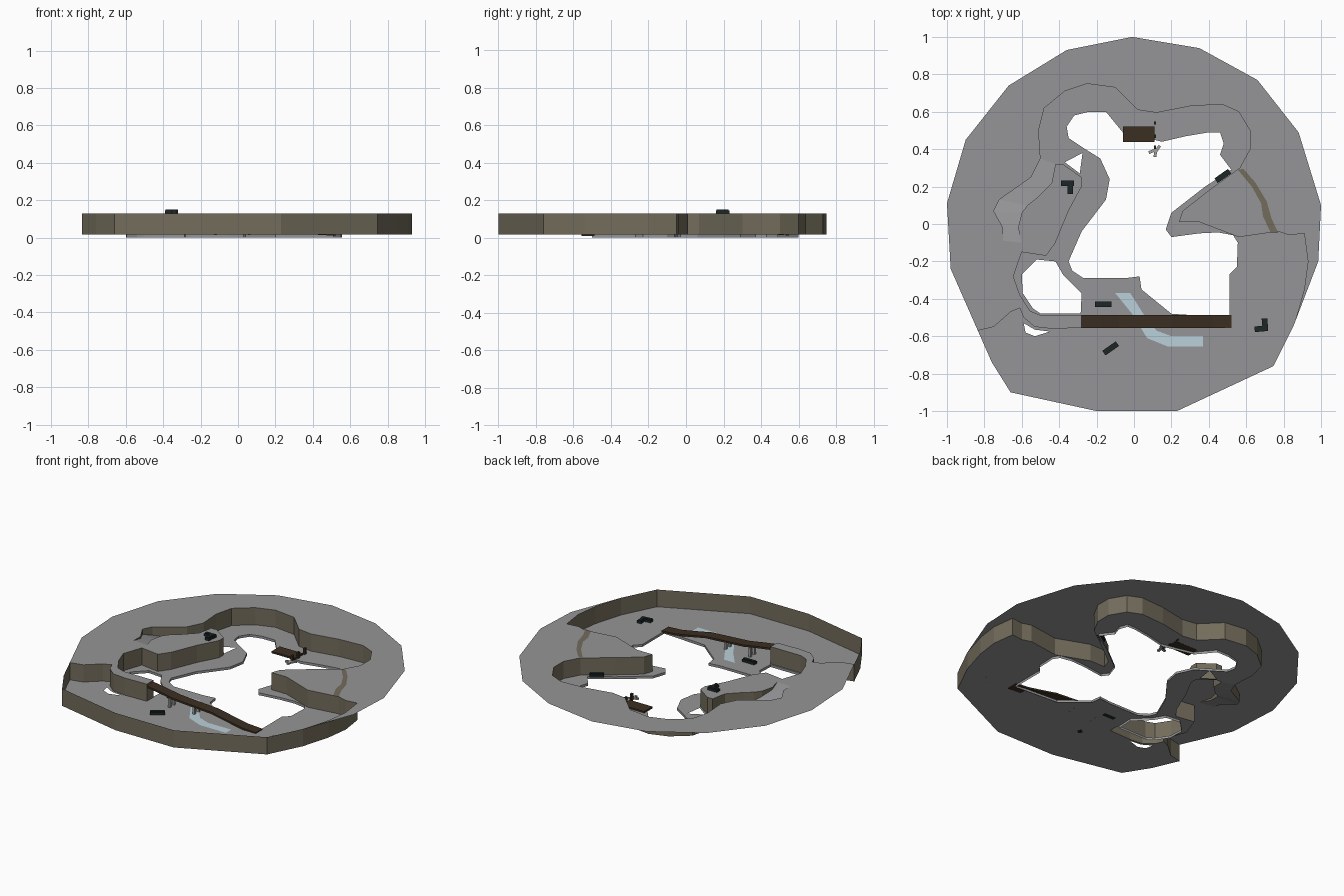
import bpy, bmesh, math
from mathutils import Vector, Matrix
from mathutils.geometry import tessellate_polygon

if "Cube" in bpy.data.objects:
    bpy.data.objects.remove(bpy.data.objects["Cube"])

HIGH, LOW = 0.13, 0.016


def material(name, rgb):
    m = bpy.data.materials.new(name)
    m.diffuse_color = (*rgb, 1)
    m.use_nodes = True
    m.node_tree.nodes["Principled BSDF"].inputs["Base Color"].default_value = m.diffuse_color
    return m


GREY = material("ground grey", (0.30, 0.30, 0.31))
CLIFF = material("cliff tan", (0.17, 0.15, 0.105))
WOOD = material("dark wood", (0.045, 0.028, 0.016))
WATER = material("pale water", (0.50, 0.64, 0.70))
DARK = material("dark green", (0.012, 0.02, 0.019))
STONE = material("light stone", (0.36, 0.36, 0.35))


def make(name, verts, faces, mat):
    me = bpy.data.meshes.new(name)
    me.from_pydata([tuple(v) for v in verts], [], faces)
    me.materials.append(mat)
    ob = bpy.data.objects.new(name, me)
    bpy.context.collection.objects.link(ob)
    return ob


def sheet(name, loops, z, mat):
    """Flat filled outline; loops after the first are holes."""
    loops = [[Vector((p[0], p[1], 0)) for p in lp] for lp in loops]
    tris = tessellate_polygon(loops)
    pts = [p for lp in loops for p in lp]
    faces = []
    for t in tris:
        a, b, c = (pts[i] for i in t)
        up = (b - a).cross(c - a).z
        faces.append(tuple(t) if up > 0 else tuple(reversed(t)))
    return make(name, [(p.x, p.y, z) for p in pts], faces, mat)


def wall(name, path, top, bottom, mat, closed=False):
    """Upright sheet along a path; a third value on a point lifts its foot."""
    n = len(path)
    verts = [(p[0], p[1], top) for p in path]
    verts += [(p[0], p[1], p[2] if len(p) > 2 else bottom) for p in path]
    faces = [(i, (i + 1) % n, n + (i + 1) % n, n + i) for i in range(n if closed else n - 1)]
    return make(name, verts, faces, mat)


def box(name, centre, size, mat, angle=0.0):
    bm = bmesh.new()
    bmesh.ops.create_cube(bm, size=1)
    bm.transform(Matrix.Translation(centre) @ Matrix.Rotation(math.radians(angle), 4, 'Z')
                 @ Matrix.Diagonal((*size, 1)))
    me = bpy.data.meshes.new(name)
    bm.to_mesh(me)
    bm.free()
    me.materials.append(mat)
    ob = bpy.data.objects.new(name, me)
    bpy.context.collection.objects.link(ob)
    return ob


# outlines
front_rim = [(-.835, -.57), (-.76, -.74), (-.66, -.9), (-.2, -1), (.23, -1), (.745, -.76), (.855, -.54)]
back_rim = [(.985, -.2), (1, .1), (.88, .49), (.66, .77), (.35, .94), (-.01, 1), (-.36, .93),
            (-.67, .74), (-.9, .45), (-1, .11), (-.98, -.24)]
cliff_east = [(.855, -.54), (.91, -.35), (.93, -.2), (.91, -.05), (.83, -.06), (.77, -.04),
              (.56, -.07), (.35, .01), (.24, .01), (.26, .07), (.4, .18), (.565, .3), (.62, .4),
              (.62, .5), (.56, .6), (.47, .64), (.3, .63), (.12, .595), (.02, .61), (-.1, .73),
              (-.25, .75), (-.37, .71), (-.48, .62), (-.51, .5)]
ramp_out = [(-.5, .35, .016), (-.55, .25, .035), (-.62, .2, .055), (-.72, .13, .075),
            (-.75, .07, .095), (-.7, -.02, .115), (-.7, -.09, .13)]
ramp_in = [(-.42, .32, .016), (-.44, .22, .035), (-.52, .14, .055), (-.57, .1, .075),
           (-.6, .06, .095), (-.62, -.02, .115), (-.6, -.1, .13)]
cliff_west = [(-.38, .32), (-.28, .25), (-.28, .2), (-.35, .07), (-.42, -.1), (-.47, -.17),
              (-.6, -.15), (-.645, -.28), (-.61, -.38), (-.555, -.465), (-.5, -.487), (-.28, -.487),
              (-.28, -.555), (-.44, -.56), (-.53, -.55), (-.59, -.5), (-.61, -.45), (-.66, -.47),
              (-.75, -.55), (-.835, -.57)]
lake = [(-.24, .6), (-.32, .58), (-.36, .52), (-.35, .46), (-.26, .4), (-.18, .35), (-.13, .24),
        (-.15, .13), (-.28, -.04), (-.35, -.2), (-.33, -.25), (-.27, -.29), (-.05, -.29), (.03, -.28),
        (.04, -.35), (.2, -.48), (.51, -.5), (.51, -.27), (.55, -.23), (.555, -.1), (.53, -.06),
        (.45, -.045), (.35, -.05), (.2, -.07), (.17, -.03), (.2, .06), (.38, .2), (.52, .29),
        (.46, .37), (.48, .43), (.46, .49), (.4, .49), (.28, .47), (.15, .44), (-.06, .49), (-.15, .6)]
pond = [(-.42, -.2), (-.38, -.27), (-.28, -.37), (-.285, -.478), (-.5, -.478), (-.54, -.452),
        (-.595, -.37), (-.6, -.27), (-.52, -.19)]
gap = [(-.59, -.53), (-.58, -.58), (-.53, -.6), (-.45, -.575), (-.53, -.565)]
notch = [(-.37, .33), (-.29, .27), (-.275, .38)]

# ground levels
cliff = cliff_east + ramp_out + ramp_in[::-1] + cliff_west
sheet("high_plateau", [back_rim[::-1] + cliff[:-1] + [(-.835, -.57)]], HIGH, GREY)
floor_loop = front_rim + cliff_east[1:] + [ramp_out[0], ramp_in[0]] + cliff_west[:-1]
sheet("low_floor", [floor_loop, lake, pond, gap, notch], LOW, GREY)

# cliffs and the upright outer wall
wall("inner_cliff", cliff, HIGH, LOW, CLIFF)
wall("outer_front_wall", front_rim, HIGH, LOW, CLIFF)
wall("lake_lip", lake, LOW, 0, GREY, True)
wall("pond_lip", pond, LOW, 0, GREY, True)

# curved ramp up to the plateau
n = len(ramp_out)
make("curved_ramp", ramp_out + ramp_in,
     [(i, n + i, n + i + 1, i + 1) for i in range(n - 1)], GREY)

# tan bank across the eastern spur
sheet("tan_bank", [[(.555, .29), (.585, .295), (.65, .22), (.71, .12), (.735, .03), (.77, -.045),
                    (.73, -.045), (.69, .04), (.68, .11), (.63, .2)]], HIGH + .002, CLIFF)

# stream under the bridge
sheet("stream", [[(-.1, -.37), (-.02, -.37), (.05, -.48), (.12, -.57), (.2, -.6), (.37, -.6),
                  (.37, -.655), (.18, -.655), (.07, -.61), (-.01, -.48)]], LOW + .003, WATER)

# sloping plank bridge
deck = [(-.28, .12), (-.18, .105), (-.08, .088), (.04, .08), (.2, .07), (.3, .05), (.42, .028), (.52, .022)]
verts = [(x, y, z - d) for x, z in deck for y, d in ((-.487, 0), (-.557, 0), (-.557, .012), (-.487, .012))]
faces = [(4 * i + a, 4 * i + b, 4 * i + 4 + b, 4 * i + 4 + a)
         for i in range(len(deck) - 1) for a, b in ((0, 1), (1, 2), (2, 3), (3, 0))]
last = 4 * (len(deck) - 1)
make("bridge", verts, faces + [(3, 2, 1, 0), (last, last + 1, last + 2, last + 3)], WOOD)
for x in (-.12, .06):
    for y in (-.5, -.545):
        box("bridge_post", (x, y, .045), (.015, .015, .06), STONE)

# dock with posts and loose rubble
box("dock", (.025, .48, .021), (.17, .085, .012), WOOD)
for y in (.41, .47, .54):
    box("dock_post", (.112, y, .035), (.012, .018, .045), WOOD)
for x, y, a in ((.1, .39, 20), (.125, .4, 55), (.115, .38, 80)):
    box("rubble", (x, y, .02), (.045, .015, .01), STONE, a)


def cover(x, y, z, angle, length=.088):
    """Low dark barricade with a capping slab."""
    box("barricade", (x, y, z + .008), (length, .03, .016), DARK, angle)
    box("barricade_cap", (x, y, z + .018), (length * .95, .018, .006), DARK, angle)


cover(-.165, -.43, LOW, 0)
cover(-.125, -.665, LOW, 35)
cover(.475, .257, LOW, 35)
cover(-.355, .218, HIGH, 0, .07)
cover(-.34, .19, HIGH, 90, .06)
cover(.68, -.56, LOW, 5, .07)
cover(.7, -.535, LOW, 95, .06)
